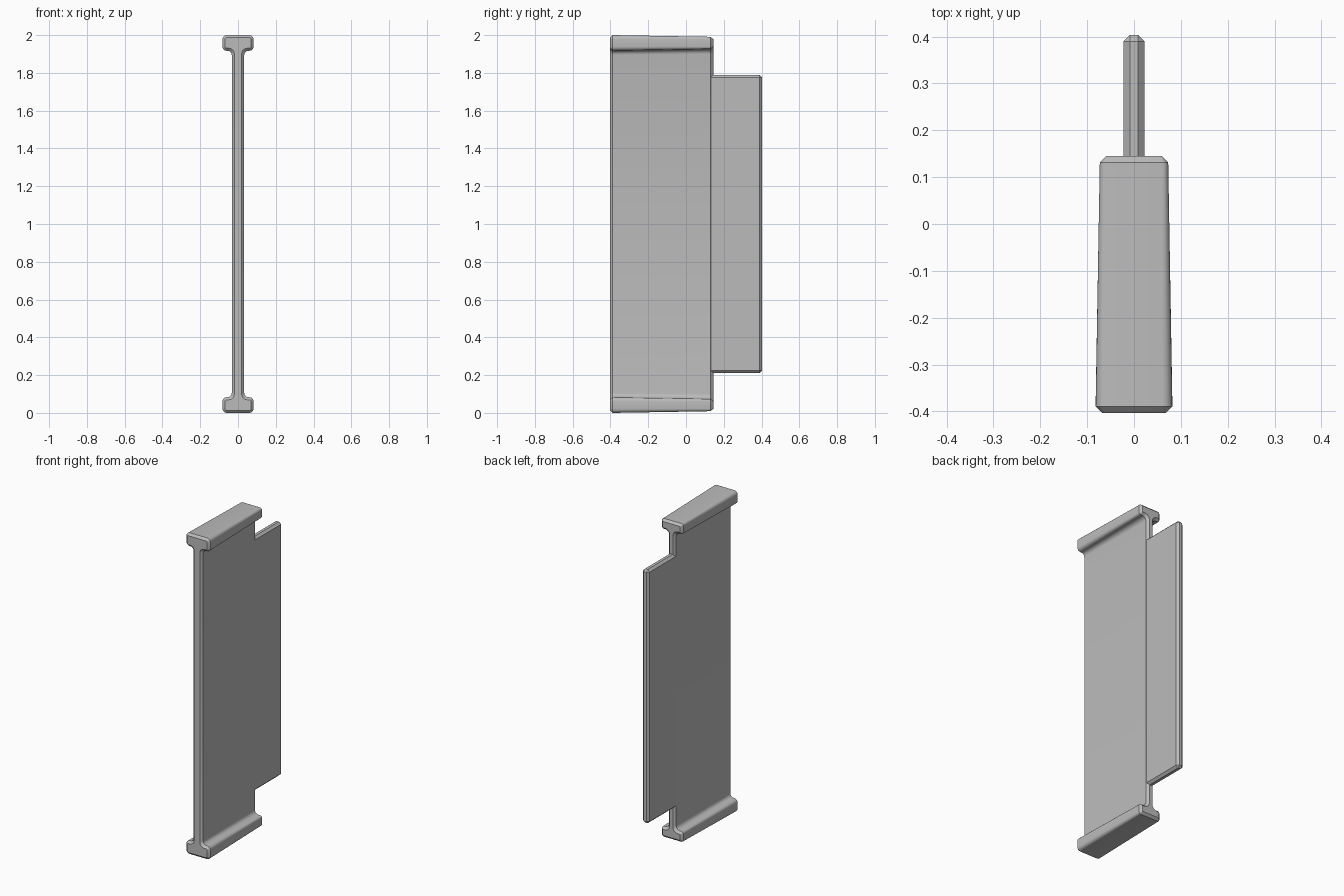
import bpy, bmesh, math

if "Cube" in bpy.data.objects:
    bpy.data.objects.remove(bpy.data.objects["Cube"])

grey = bpy.data.materials.new("plain grey")
grey.use_nodes = True
colour = (0.5, 0.5, 0.5, 1)
grey.diffuse_color = colour
grey.node_tree.nodes["Principled BSDF"].inputs["Base Color"].default_value = colour

HALF_HEIGHT, HALF_FLANGE, HALF_WEB, FLANGE_EDGE = 1.0, 0.082, 0.033, 0.917
OUTER_RADIUS, INNER_RADIUS, ARC_STEPS = 0.022, 0.022, 5
CHAMFER, DRAFT, Y_END = 0.0135, 0.009, 0.403


def finish(name, bm):
    bmesh.ops.recalc_face_normals(bm, faces=bm.faces)
    mesh = bpy.data.meshes.new(name)
    bm.to_mesh(mesh)
    bm.free()
    mesh.materials.append(grey)
    obj = bpy.data.objects.new(name, mesh)
    bpy.context.collection.objects.link(obj)
    bpy.ops.object.select_all(action="DESELECT")
    obj.select_set(True)
    bpy.context.view_layer.objects.active = obj
    bpy.ops.object.shade_smooth_by_angle(angle=math.radians(30))
    return obj


def section(inset):
    """I-shaped outline with rounded corners, shrunk evenly by inset."""
    w, h = HALF_FLANGE - inset, HALF_HEIGHT - inset
    t, f = HALF_WEB - inset, FLANGE_EDGE + inset
    convex = max(OUTER_RADIUS - inset, 0.002)
    concave = INNER_RADIUS + inset * 0.5

    def arc(cx, cz, r, start, turn):
        angles = [start + turn * i / ARC_STEPS for i in range(ARC_STEPS + 1)]
        return [(cx + r * math.cos(a), cz + r * math.sin(a)) for a in angles]

    q = math.pi / 2
    # Quarter outline, from the top round to the web
    quarter = (arc(w - convex, h - convex, convex, q, -q)
               + arc(w - convex, f + convex, convex, 0, -q)
               + arc(t + concave, f - concave, concave, q, q))
    side = quarter + [(x, -z) for x, z in reversed(quarter)]
    return side + [(-x, -z) for x, z in side]


# Main panel: tapered I-section with chamfered ends
bm = bmesh.new()
stations = [(-Y_END, CHAMFER), (-Y_END + CHAMFER, 0),
            (0.131, DRAFT), (0.145, DRAFT + CHAMFER)]
rings = [[bm.verts.new((x, y, z + HALF_HEIGHT)) for x, z in section(inset)]
         for y, inset in stations]
for a, b in zip(rings, rings[1:]):
    for i in range(len(a)):
        j = (i + 1) % len(a)
        bm.faces.new((a[i], a[j], b[j], b[i]))
bm.faces.new(rings[0])
bm.faces.new(rings[-1])
finish("flanged_panel", bm)

# Rear tab: shorter chamfered plate rooted in the web
bm = bmesh.new()
bmesh.ops.create_cube(bm, size=1)
y_root = 0.1
for v in bm.verts:
    v.co.x *= 0.045
    v.co.y = Y_END if v.co.y > 0 else y_root
    v.co.z = HALF_HEIGHT + v.co.z * 1.58
bmesh.ops.bevel(bm, geom=bm.edges[:], offset=CHAMFER, segments=1,
                affect="EDGES", profile=0.5)
finish("rear_tab", bm)
